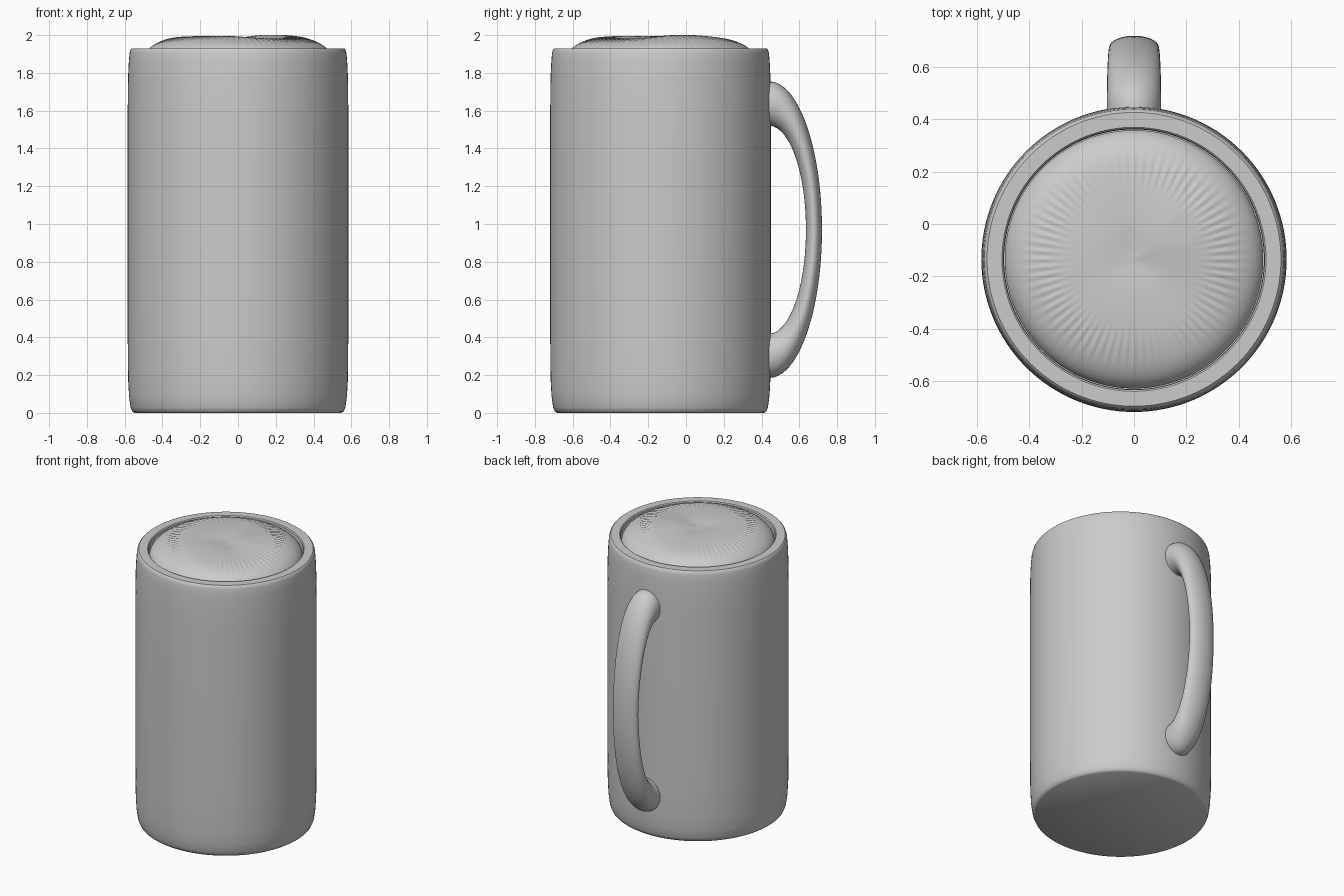
import bpy, bmesh, math
from math import sin, cos, pi, tau

if "Cube" in bpy.data.objects:
    bpy.data.objects.remove(bpy.data.objects["Cube"])

CY = -0.135          # mug axis in y
SEG = 128


def finish(name, bm, angle=40):
    bmesh.ops.recalc_face_normals(bm, faces=bm.faces)
    mesh = bpy.data.meshes.new(name)
    bm.to_mesh(mesh)
    bm.free()
    ob = bpy.data.objects.new(name, mesh)
    bpy.context.collection.objects.link(ob)
    bpy.context.view_layer.objects.active = ob
    ob.select_set(True)
    bpy.ops.object.shade_smooth_by_angle(angle=math.radians(angle))
    ob.select_set(False)
    return ob


def skin(rings, name, angle=40):
    """Bridge a list of closed point rings and cap both ends."""
    bm = bmesh.new()
    loops = [[bm.verts.new(p) for p in ring] for ring in rings]
    n = len(loops[0])
    for a, b in zip(loops, loops[1:]):
        for i in range(n):
            j = (i + 1) % n
            bm.faces.new((a[i], a[j], b[j], b[i]))
    bm.faces.new(loops[0])
    bm.faces.new(loops[-1])
    return finish(name, bm, angle)


def circle(r, z):
    return [(r * cos(tau * i / SEG), CY + r * sin(tau * i / SEG), z) for i in range(SEG)]


# Mug body: outer wall, flat rim, inner wall and floor
profile = [(0.548, 0), (0.560, 0.008), (0.569, 0.03), (0.577, 0.09), (0.582, 0.18),
           (0.584, 0.4), (0.584, 1.6), (0.582, 1.78), (0.578, 1.86), (0.574, 1.905),
           (0.569, 1.924), (0.562, 1.93), (0.505, 1.93), (0.499, 1.924), (0.497, 1.88), (0.497, 0.12)]
skin([circle(r, z) for r, z in profile], "mug_body")

# Handle: oval section swept between an outer and an inner half ellipse
rings = []
steps = 48
for k in range(-1, steps + 2):
    t = pi / 2 - pi * min(max(k, 0), steps) / steps
    sink = 0.05 if k in (-1, steps + 1) else 0
    outer = (0.44 + 0.28 * cos(t) - sink, 0.97 + 0.785 * sin(t))
    inner = (0.44 + 0.195 * cos(t) - sink, 0.97 + 0.55 * sin(t))
    cy, cz = (outer[0] + inner[0]) / 2, (outer[1] + inner[1]) / 2
    hy, hz = (outer[0] - inner[0]) / 2, (outer[1] - inner[1]) / 2
    w = 0.094 + 0.010 * abs(sin(t))
    rings.append([(w * sin(a), cy + hy * cos(a), cz + hz * cos(a))
                  for a in (tau * i / 32 for i in range(32))])
skin(rings, "handle", 60)


# Foam: domed top with soft lobes and fine radial ripples
def foam_z(r, a):
    u = r / 0.494
    dome = 1.885 + 0.108 * (1 - u ** 5) ** 0.6
    dip = -0.014 * math.exp(-(r / 0.1) ** 2)
    lobes = 0.007 * sin(pi * u) * (cos(2 * a - 1.2) + 0.5 * sin(3 * a))
    ripple = 0.0025 * cos(72 * a) * math.exp(-((r - 0.35) / 0.06) ** 2)
    return min(dome + dip + lobes + ripple, 2.0)


SEG_F = 288
radii = [0.004] + [0.494 * sin(pi / 2 * i / 36) for i in range(1, 37)]
foam = [[(r * cos(a), CY + r * sin(a), foam_z(r, a))
         for a in (tau * i / SEG_F for i in range(SEG_F))] for r in radii]
foam.append([(x, y, 1.80) for x, y, z in foam[-1]])
skin(foam, "foam", 50)
